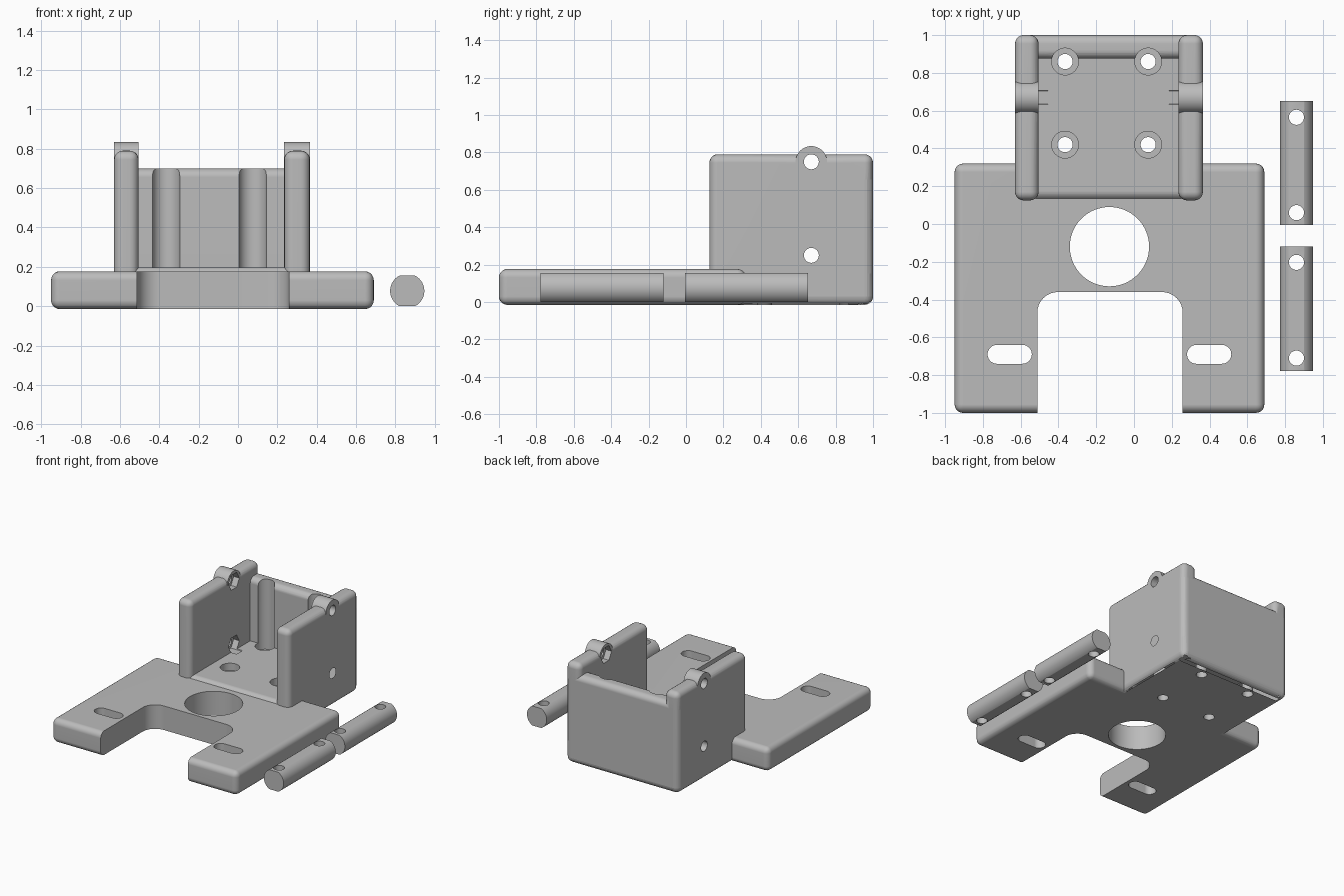
import bpy, bmesh, math
from mathutils import Matrix, Vector

cube = bpy.data.objects.get("Cube")
if cube:
    bpy.data.objects.remove(cube, do_unlink=True)

grey = bpy.data.materials.new("plain_grey")
grey.use_nodes = True
colour = (0.5, 0.5, 0.5, 1)
grey.diffuse_color = colour
grey.node_tree.nodes["Principled BSDF"].inputs["Base Color"].default_value = colour


def finish(bm, name):
    bmesh.ops.recalc_face_normals(bm, faces=bm.faces)
    mesh = bpy.data.meshes.new(name)
    bm.to_mesh(mesh)
    bm.free()
    mesh.materials.append(grey)
    obj = bpy.data.objects.new(name, mesh)
    bpy.context.collection.objects.link(obj)
    return obj


def box(name, x, y, z, radius=0, upright_only=False, segments=5):
    """Box between pairs of limits, with rounded edges."""
    bm = bmesh.new()
    bmesh.ops.create_cube(bm, size=1)
    for v in bm.verts:
        v.co = Vector([lim[0] if c < 0 else lim[1] for c, lim in zip(v.co, (x, y, z))])
    if radius:
        edges = [e for e in bm.edges
                 if not upright_only or abs(e.verts[0].co.z - e.verts[1].co.z) > 0.001]
        bmesh.ops.bevel(bm, geom=edges, offset=radius, segments=segments,
                        profile=0.5, affect='EDGES')
    return finish(bm, name)


def cylinder(name, axis, centre, radius, length, sides=48):
    bm = bmesh.new()
    bmesh.ops.create_cone(bm, cap_ends=True, segments=sides, radius1=radius,
                          radius2=radius, depth=length)
    turn = {'x': Matrix.Rotation(math.pi / 2, 4, 'Y'),
            'y': Matrix.Rotation(math.pi / 2, 4, 'X'),
            'z': Matrix.Identity(4)}[axis]
    bm.transform(Matrix.Translation(centre) @ turn)
    return finish(bm, name)


def combine(body, added, removed):
    """Join solids to the body, cut others out, and bake the result."""
    for operation, parts in (('UNION', added), ('DIFFERENCE', removed)):
        for part in parts:
            part.hide_render = True
            mod = body.modifiers.new(part.name, 'BOOLEAN')
            mod.operation, mod.object, mod.solver = operation, part, 'EXACT'
    graph = bpy.context.evaluated_depsgraph_get()
    mesh = bpy.data.meshes.new_from_object(body.evaluated_get(graph))
    body.modifiers.clear()
    body.data = mesh
    for part in added + removed:
        bpy.data.objects.remove(part, do_unlink=True)
    bpy.ops.object.select_all(action='DESELECT')
    body.select_set(True)
    bpy.context.view_layer.objects.active = body
    bpy.ops.object.shade_smooth_by_angle(angle=math.radians(30))
    mod = body.modifiers.new("even_shading", 'WEIGHTED_NORMAL')
    mod.keep_sharp = True


MID = -0.13            # symmetry plane of the bracket
R = 0.045              # edge rounding
LOW = -0.015           # rounded boxes are sliced flat at the ground
HINGE_Y = 0.67

# Base plate, floor and back wall
plate = box("mounting_bracket", (-0.95, 0.69), (-1, 0.32), (LOW, 0.177), R)
outer = (MID - 0.5, MID + 0.495)
added = [box("cradle_floor", outer, (0.128, 1), (LOW, 0.197), R),
         box("back_wall", outer, (0.875, 1), (LOW, 0.70), R)]
removed = [box("ground_slice", (-2, 2), (-2, 2), (-0.5, 0))]

# Side walls with round lugs, bolt holes and hexagonal nut pockets
for side, limits in (("right", (outer[0], -0.505)), ("left", (0.235, outer[1]))):
    added.append(box(side + "_wall", limits, (0.125, 1), (LOW, 0.79), R))
    added.append(cylinder(side + "_lug", 'x', (sum(limits) / 2, HINGE_Y, 0.75),
                          0.084, limits[1] - limits[0]))
    inner = limits[1] if side == "right" else limits[0]
    for z in (0.25, 0.75):
        removed.append(cylinder("nut_pocket", 'x', (inner, HINGE_Y, z), 0.068, 0.1, 6))
for z in (0.25, 0.75):
    removed.append(cylinder("bolt_hole", 'x', (MID, HINGE_Y, z), 0.04, 1.4))

# Counterbored floor screws, the rear pair grooving the back wall
for dx in (-0.22, 0.22):
    for y in (0.42, 0.86):
        x = MID + 0.0 - 0.015 + dx
        removed.append(cylinder("screw_hole", 'z', (x, y, 0.1), 0.04, 0.5))
        removed.append(cylinder("screw_head", 'z', (x, y, 0.64), 0.071, 1.0))

# Front notch, round opening, slots and cross holes in the base plate
removed.append(box("notch", (-0.512, 0.258), (-1.5, -0.36), (-0.2, 0.5), 0.11, True, 8))
removed.append(cylinder("round_opening", 'z', (MID, -0.12, 0.1), 0.21, 0.6, 64))
for x in (MID - 0.528, MID + 0.528):
    removed.append(box("slot", (x - 0.117, x + 0.117), (-0.74, -0.64), (-0.2, 0.5),
                       0.0499, True, 10))
for y in (-0.57, 0.17):
    removed.append(cylinder("cross_hole", 'x', (MID, y, 0.088), 0.028, 2))
combine(plate, added, removed)

# Two loose rods with flats and a hole near each end
for name, start, end, holes in (("front_rod", -0.777, -0.12, (-0.71, -0.203)),
                                ("rear_rod", -0.005, 0.652, (0.06, 0.565))):
    rod = cylinder(name, 'y', (0.86, (start + end) / 2, 0.0775), 0.087, end - start)
    cuts = [box("lower_flat", (0.5, 1.2), (-2, 2), (-0.5, 0)),
            box("upper_flat", (0.5, 1.2), (-2, 2), (0.155, 0.5))]
    cuts += [cylinder("rod_hole", 'z', (0.86, y, 0.08), 0.04, 0.6) for y in holes]
    combine(rod, [], cuts)
